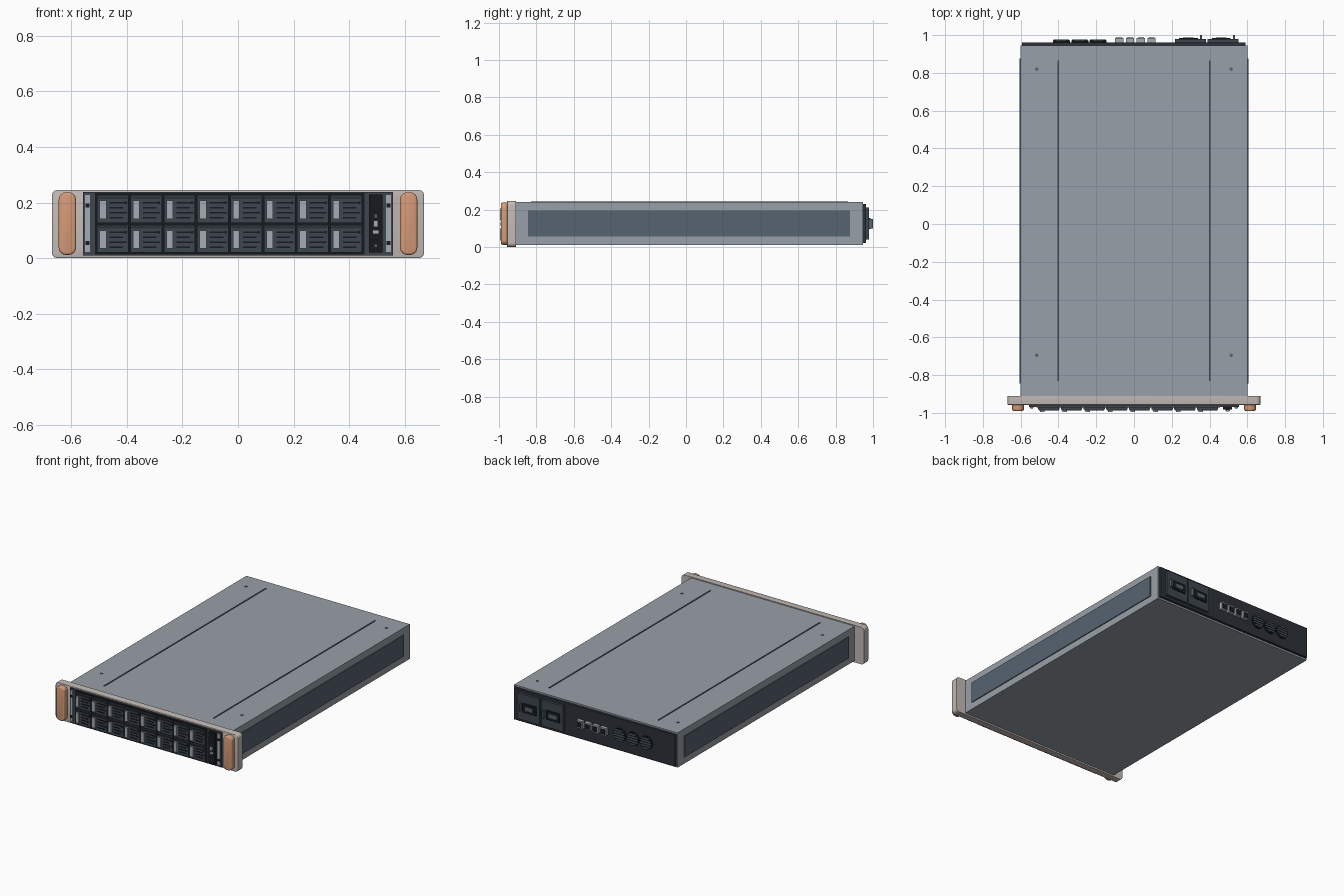
import bpy
import bmesh
import math
from mathutils import Matrix

if "Cube" in bpy.data.objects:
    bpy.data.objects.remove(bpy.data.objects["Cube"], do_unlink=True)


def material(name, hexa):
    # sRGB hex string to a linear flat colour
    srgb = [int(hexa[i:i + 2], 16) / 255 for i in (0, 2, 4)]
    col = [((c + 0.055) / 1.055) ** 2.4 for c in srgb] + [1]
    m = bpy.data.materials.new(name)
    m.use_nodes = True
    m.diffuse_color = col
    m.node_tree.nodes["Principled BSDF"].inputs["Base Color"].default_value = col
    return m


STEEL = material("steel_grey", "98a0a8")
SLATE = material("slate_blue", "566370")
WARM = material("warm_grey", "c4bcb7")
COPPER = material("copper", "d69b78")
BLACK = material("black", "171a1d")
CHARCOAL = material("charcoal", "2c3238")
GRAPHITE = material("graphite", "3d464e")
SILVER = material("light_silver", "a3adb5")


def finish(name, bm, mat, smooth=False):
    mesh = bpy.data.meshes.new(name)
    bm.to_mesh(mesh)
    bm.free()
    mesh.materials.append(mat)
    ob = bpy.data.objects.new(name, mesh)
    bpy.context.collection.objects.link(ob)
    if smooth:
        bpy.ops.object.select_all(action='DESELECT')
        ob.select_set(True)
        bpy.context.view_layer.objects.active = ob
        bpy.ops.object.shade_smooth_by_angle(angle=math.radians(35))
    return ob


def add_box(bm, x, y, z):
    # x, y, z are (low, high) pairs
    pairs = (x, y, z)
    size = Matrix.Diagonal([b - a for a, b in pairs] + [1])
    mid = Matrix.Translation([(a + b) / 2 for a, b in pairs])
    return bmesh.ops.create_cube(bm, size=1, matrix=mid @ size)["verts"]


def boxes(name, mat, *items):
    bm = bmesh.new()
    for item in items:
        add_box(bm, *item)
    return finish(name, bm, mat)


def rounded(name, mat, x, y, z, radius, edge):
    # Plate with round corners seen from the front and a softened rim
    bm = bmesh.new()
    add_box(bm, x, y, z)
    along = [e for e in bm.edges
             if abs(e.verts[0].co.y - e.verts[1].co.y) > 1e-4]
    bmesh.ops.bevel(bm, geom=along, offset=radius, segments=6, profile=0.5,
                    affect='EDGES')
    rim = [e for e in bm.edges
           if abs(e.verts[0].co.y - e.verts[1].co.y) < 1e-5
           and e.verts[0].co.y < sum(y) / 2]
    bmesh.ops.bevel(bm, geom=rim, offset=edge, segments=3, profile=0.5,
                    affect='EDGES')
    return finish(name, bm, mat, True)


def around(c, half):
    return (c - half, c + half)


def mirrored(x):
    return [x, (-x[1], -x[0])]


# Chassis with side rails, lid seams and lid screws
boxes("chassis", STEEL, ((-0.6, 0.6), (-0.915, 0.945), (0.01, 0.24)))
boxes("side_rails", SLATE, *[(x, (-0.845, 0.877), (0.055, 0.195))
                             for x in mirrored((0.595, 0.606))])
boxes("lid_seams", GRAPHITE, *[(x, (-0.83, 0.865), (0.235, 0.243))
                               for x in mirrored((0.396, 0.405))])
bm = bmesh.new()
for x in (-0.515, 0.515):
    for y in (-0.695, 0.82):
        bmesh.ops.create_cone(bm, cap_ends=True, segments=12, radius1=0.009,
                              radius2=0.009, depth=0.006,
                              matrix=Matrix.Translation((x, y, 0.24)))
finish("lid_screws", bm, SLATE)

# Front bezel, handles and recessed-looking face panel
rounded("bezel", WARM, (-0.67, 0.67), (-0.957, -0.91), (0, 0.246), 0.022, 0.004)
for side, x in zip(("left", "right"), mirrored((0.583, 0.645))):
    rounded(side + "_handle", COPPER, x, (-0.99, -0.95), (0.012, 0.237),
            0.026, 0.008)
boxes("front_panel", GRAPHITE, ((-0.557, 0.557), (-0.968, -0.95), (0.01, 0.238)))
boxes("drive_bay", BLACK, ((-0.515, 0.455), (-0.972, -0.96), (0.014, 0.234)))
boxes("ear_strips", SILVER, *[(x, (-0.973, -0.965), (0.023, 0.228))
                              for x in mirrored((0.532, 0.55))])
boxes("ear_screws", BLACK, *[(x, (-0.978, -0.97), around(z, 0.007))
                             for x in mirrored((0.534, 0.548))
                             for z in (0.055, 0.19)])

# Sixteen drive caddies: tray, top lip, lever, vent slots and status light
trays, lips, levers, slots, lights = [], [], [], [], []
for col in range(8):
    for z in (0.02, 0.127):
        x = -0.507 + col * 0.12
        trays.append(((x, x + 0.113), (-0.983, -0.965), (z, z + 0.1)))
        lips.append(((x + 0.004, x + 0.109), (-0.987, -0.98), (z + 0.086, z + 0.095)))
        levers.append(((x + 0.009, x + 0.033), (-0.995, -0.98), (z + 0.014, z + 0.08)))
        for i in range(4):
            slots.append(((x + 0.045, x + 0.094 + 0.012 * (i % 2)),
                          (-0.986, -0.98), around(z + 0.019 + i * 0.018, 0.003)))
        lights.append(((x + 0.098, x + 0.107), (-0.988, -0.98), (z + 0.068, z + 0.077)))
boxes("drive_trays", GRAPHITE, *trays)
boxes("drive_lips", CHARCOAL, *lips)
boxes("drive_levers", SILVER, *levers)
boxes("drive_slots", BLACK, *slots)
boxes("drive_lights", BLACK, *lights)

# Control strip with its buttons
boxes("control_strip", BLACK, ((0.472, 0.52), (-0.982, -0.965), (0.02, 0.23)))
boxes("control_buttons", SILVER,
      ((0.487, 0.504), (-0.992, -0.98), (0.113, 0.135)),
      ((0.484, 0.508), (-0.99, -0.98), (0.087, 0.101)))
boxes("control_lights", SLATE, *[(around(0.496, 0.005), (-0.986, -0.98),
                                  around(z, 0.005)) for z in (0.045, 0.152)])

# Rear panel
boxes("rear_panel", CHARCOAL, ((-0.593, 0.59), (0.94, 0.962), (0.022, 0.23)))

# Two power supplies, each with a socket and a pull tab
supplies, sockets, pins, tabs = [], [], [], []
for x in (0.298, 0.472):
    supplies.append((around(x, 0.082), (0.955, 0.979), (0.04, 0.212)))
    sockets.append((around(x - 0.01, 0.05), (0.97, 0.986), (0.095, 0.155)))
    pins.append((around(x - 0.01, 0.028), (0.98, 0.988), (0.112, 0.138)))
    tabs.append((around(x + 0.057, 0.005), (0.97, 1.0), (0.1, 0.15)))
boxes("power_supplies", GRAPHITE, *supplies)
boxes("power_sockets", BLACK, *sockets)
boxes("power_pins", SLATE, *pins)
boxes("pull_tabs", SLATE, *tabs)

# Row of network ports
ports = (-0.078, -0.021, 0.036, 0.093)
boxes("network_ports", SILVER, *[(around(x, 0.022), (0.955, 0.984), (0.1, 0.15))
                                 for x in ports])
boxes("port_openings", BLACK, *[(around(x, 0.016), (0.98, 0.987), (0.107, 0.141))
                                for x in ports])

# Round fan grilles made of bars over dark discs
bm = bmesh.new()
bars = []
for x in (-0.385, -0.287, -0.19):
    turn = Matrix.Translation((x, 0.965, 0.125)) @ Matrix.Rotation(math.pi / 2, 4, 'X')
    bmesh.ops.create_cone(bm, cap_ends=True, segments=24, radius1=0.045,
                          radius2=0.045, depth=0.012, matrix=turn)
    for i in range(-2, 3):
        half = math.sqrt(0.042 ** 2 - (i * 0.016) ** 2)
        bars.append((around(x, half), (0.965, 0.976), around(0.125 + i * 0.016, 0.004)))
finish("fan_discs", bm, BLACK, True)
boxes("fan_bars", SLATE, *bars)
